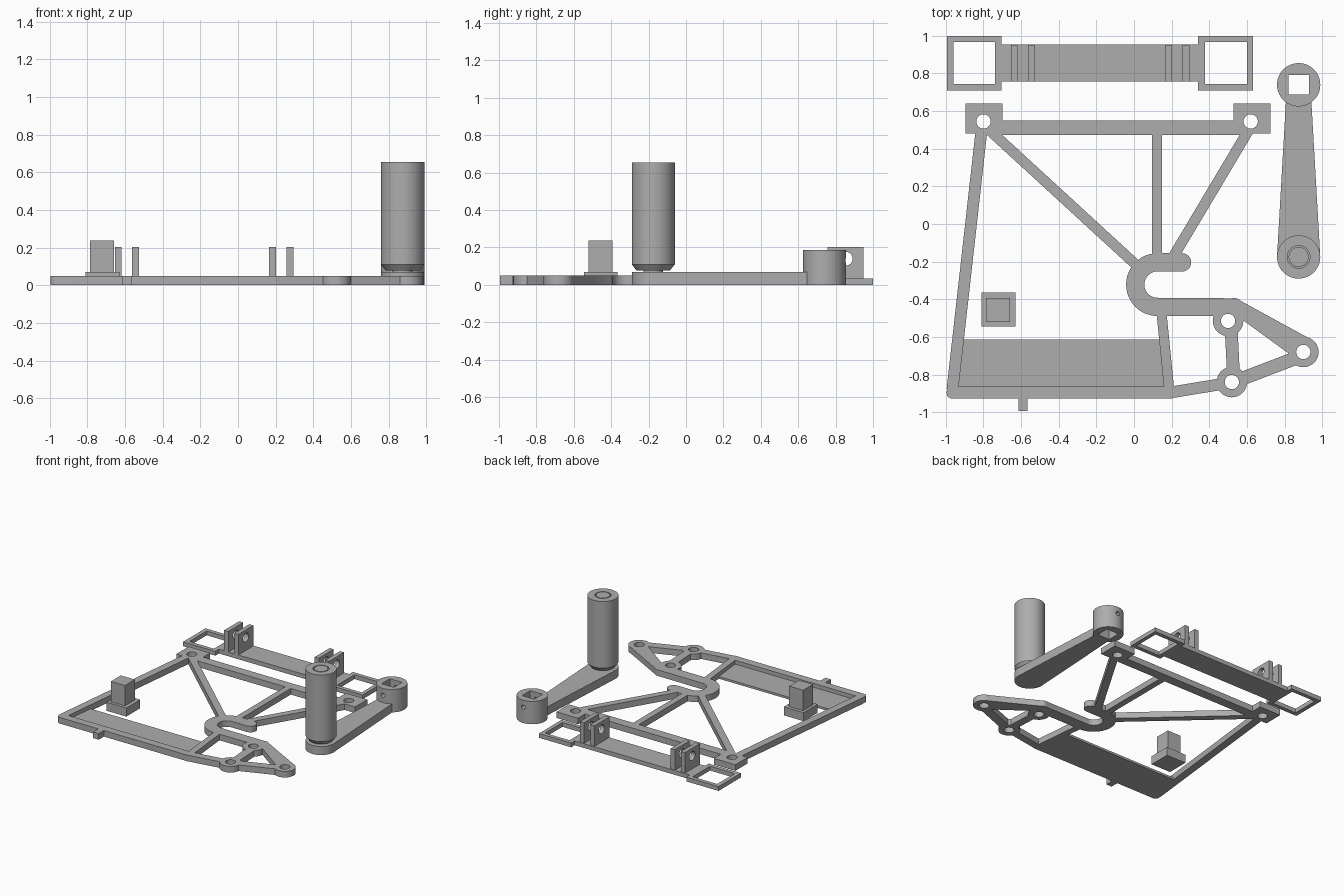
import bpy, bmesh, math
from mathutils import Vector, Matrix

if "Cube" in bpy.data.objects:
    bpy.data.objects.remove(bpy.data.objects["Cube"])

grey = bpy.data.materials.new("plain_grey")
grey.diffuse_color = (0.42, 0.42, 0.42, 1)
grey.use_nodes = True
grey.node_tree.nodes["Principled BSDF"].inputs["Base Color"].default_value = grey.diffuse_color


def make(name, bm):
    bmesh.ops.recalc_face_normals(bm, faces=bm.faces)
    me = bpy.data.meshes.new(name)
    bm.to_mesh(me)
    bm.free()
    me.materials.append(grey)
    ob = bpy.data.objects.new(name, me)
    bpy.context.collection.objects.link(ob)
    return ob


def prism(name, pts, z0, z1):
    bm = bmesh.new()
    f = bm.faces.new([bm.verts.new((x, y, z0)) for x, y in pts])
    r = bmesh.ops.extrude_face_region(bm, geom=[f])
    bmesh.ops.translate(bm, vec=(0, 0, z1 - z0),
                        verts=[v for v in r["geom"] if isinstance(v, bmesh.types.BMVert)])
    return make(name, bm)


def box(name, x0, x1, y0, y1, z0, z1):
    return prism(name, [(x0, y0), (x1, y0), (x1, y1), (x0, y1)], z0, z1)


def arc(cx, cy, r, a0, a1, n=24):
    return [(cx + r * math.cos(math.radians(a0 + (a1 - a0) * i / n)),
             cy + r * math.sin(math.radians(a0 + (a1 - a0) * i / n))) for i in range(n + 1)]


def disc(name, cx, cy, r, z0, z1, n=40):
    return prism(name, arc(cx, cy, r, 0, 360, n)[:-1], z0, z1)


def bar(p, q, w, z1=0.05):
    p, q = Vector(p), Vector(q)
    d = (q - p).normalized() * w / 2
    s = Vector((-d.y, d.x))
    return prism("bar", [p - s, q - s, q + s, p + s], 0, z1)


def rod(axis, centre, r, length):
    bm = bmesh.new()
    bmesh.ops.create_cone(bm, cap_ends=True, segments=32, radius1=r, radius2=r, depth=length)
    rot = Matrix.Rotation(math.pi / 2, 4, 'Y' if axis == 'x' else 'X')
    bmesh.ops.transform(bm, matrix=Matrix.Translation(centre) @ rot, verts=bm.verts)
    return make("rod_cutter", bm)


def combine(target, others, op):
    for o in others:
        m = target.modifiers.new("b", 'BOOLEAN')
        m.operation, m.solver, m.object = op, 'EXACT', o
        dg = bpy.context.evaluated_depsgraph_get()
        me = bpy.data.meshes.new_from_object(target.evaluated_get(dg))
        target.modifiers.clear()
        target.data = me
        bpy.data.objects.remove(o)
    return target


def smooth(ob):
    bpy.ops.object.select_all(action='DESELECT')
    ob.select_set(True)
    bpy.context.view_layer.objects.active = ob
    bpy.ops.object.shade_smooth_by_angle(angle=math.radians(30))


T = 0.05

# Flat frame: hook in the middle
hook = (arc(0.255, -0.204, 0.049, -90, 90, 12) + arc(0.125, -0.322, 0.167, 90, 270)
        + [(0.53, -0.489), (0.53, -0.395)] + arc(0.125, -0.322, 0.07, 270, 90))
frame = prism("frame", hook, 0, T)

# Frame rails, struts, corner blocks and pivot eyes
pivots = [(0.5, -0.515), (0.9, -0.68), (0.52, -0.84)]
corners = [(-0.80, 0.545), (0.62, 0.545)]
pieces = [box("block", -0.895, -0.70, 0.48, 0.64, 0, T),
          box("block", 0.53, 0.725, 0.48, 0.64, 0, T),
          box("back_rail", -0.78, 0.60, 0.472, 0.55, 0, T),
          bar((-0.808, 0.52), (-0.965, -0.88), 0.062),
          bar((-0.77, 0.50), (0.02, -0.225), 0.055),
          bar((0.122, 0.50), (0.122, -0.18), 0.052),
          bar((0.61, 0.50), (0.205, -0.18), 0.056),
          box("front_rail", -0.965, 0.205, -0.928, -0.863, 0, T),
          disc("corner", -0.965, -0.897, 0.031, 0, T),
          bar((0.145, -0.46), (0.187, -0.88), 0.053),
          bar((0.19, -0.896), (0.50, -0.845), 0.062),
          bar((0.515, -0.53), (0.53, -0.83), 0.068),
          bar((0.54, -0.835), (0.88, -0.705), 0.072),
          prism("arm", [(0.555, -0.402), (0.93, -0.607), (0.88, -0.72), (0.815, -0.683),
                        (0.57, -0.505), (0.5, -0.47)], 0, T),
          disc("knuckle", 0.53, -0.443, 0.05, 0, T),
          box("front_tab", -0.615, -0.565, -0.995, -0.90, 0, T)]
pieces += [disc("eye", x, y, 0.081, 0, T) for x, y in pivots]
combine(frame, pieces, 'UNION')
combine(frame, [disc("hole", x, y, 0.038, -0.1, 0.2) for x, y in pivots + corners], 'DIFFERENCE')
smooth(frame)

# Thin floor panel between the front rails
prism("floor_panel", [(-0.905, -0.615), (0.15, -0.615), (0.17, -0.87), (-0.935, -0.87)], 0, 0.018)

# Back bracket: strip with square end loops and drilled lugs
bracket = box("bracket", -0.72, 0.36, 0.757, 0.955, 0, 0.035)
combine(bracket, [box("loop", x, x + 0.292, 0.71, 1.0, 0, 0.035) for x in (-0.995, 0.34)], 'UNION')
combine(bracket, [box("gap", x, x + 0.222, 0.743, 0.967, -0.1, 0.1) for x in (-0.96, 0.378)],
        'DIFFERENCE')
for i, x in enumerate((-0.655, -0.564, 0.165, 0.259)):
    lug = box("lug_%d" % (i + 1), x, x + 0.037, 0.757, 0.95, 0.035, 0.203)
    combine(lug, [rod('x', (x, 0.855, 0.14), 0.036, 0.3)], 'DIFFERENCE')
    smooth(lug)

# Small square post on a base
post = box("square_post", -0.81, -0.63, -0.545, -0.365, 0, 0.07)
combine(post, [box("stem", -0.787, -0.66, -0.52, -0.392, 0.03, 0.237)], 'UNION')

# Crank: tapered arm, hub with square socket and a screw hole
CX, HY, KY = 0.875, 0.74, -0.175
crank = prism("crank", arc(CX, KY, 0.115, 180, 360) + [(CX + 0.066, HY - 0.06),
              (CX - 0.066, HY - 0.06)], 0, 0.07)
combine(crank, [disc("hub", CX, HY, 0.115, 0, 0.187, 56)], 'UNION')
combine(crank, [box("socket", CX - 0.055, CX + 0.055, HY - 0.053, HY + 0.053, -0.1, 0.3),
                rod('y', (CX, HY, 0.13), 0.017, 0.4)], 'DIFFERENCE')
smooth(crank)

# Pin and the turning grip around it
smooth(disc("pin", CX, KY, 0.053, 0.07, 0.655))
profile = [(0.06, 0.078), (0.09, 0.078), (0.115, 0.11), (0.115, 0.655), (0.06, 0.655)]
N = 56
bm = bmesh.new()
rings = [[bm.verts.new((CX + r * math.cos(math.tau * i / N), KY + r * math.sin(math.tau * i / N), z))
          for r, z in profile] for i in range(N)]
for i in range(N):
    a, b = rings[i], rings[(i + 1) % N]
    for j in range(len(profile)):
        k = (j + 1) % len(profile)
        bm.faces.new((a[j], b[j], b[k], a[k]))
smooth(make("grip", bm))
